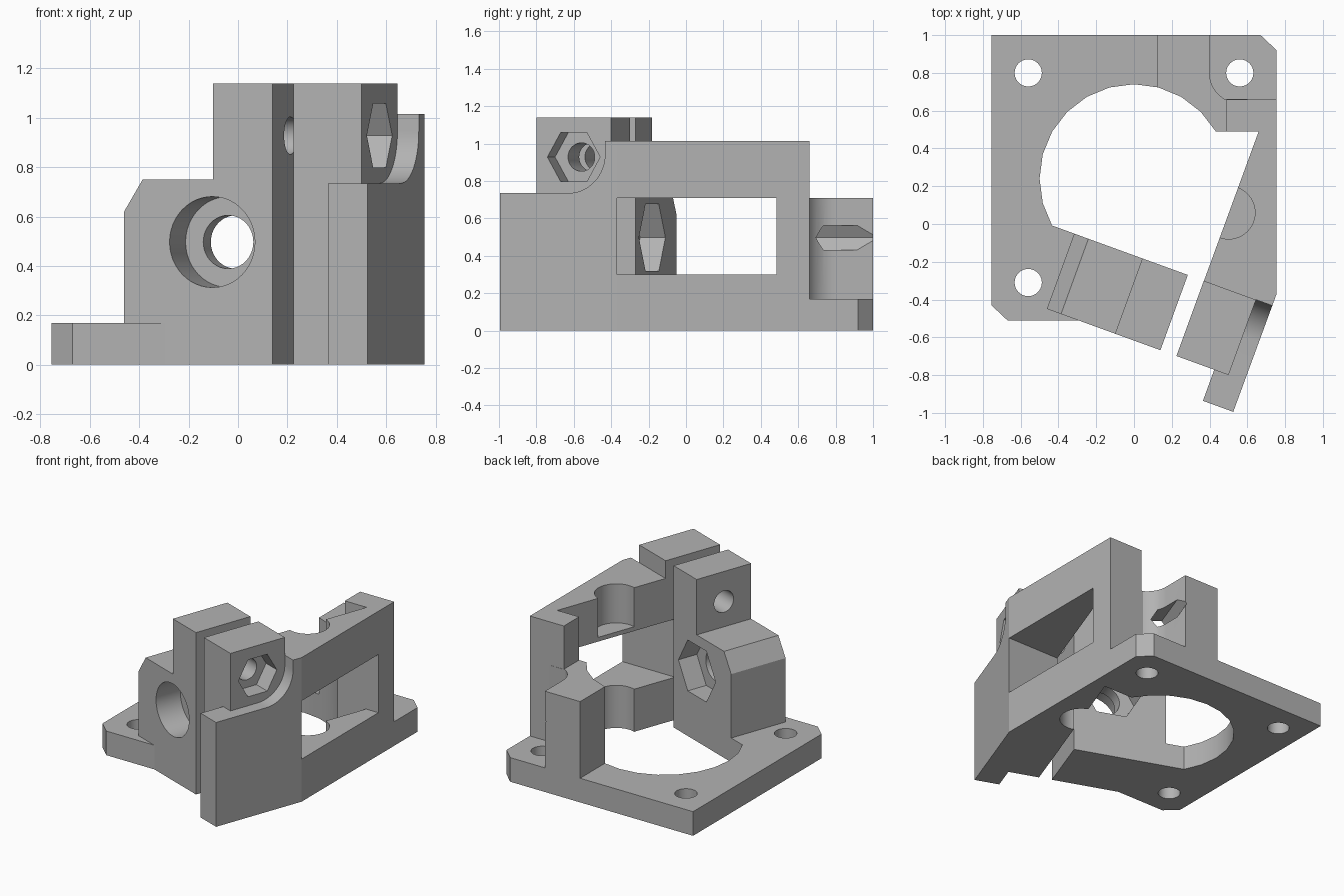
import bpy, bmesh
from math import radians, cos, sin
from mathutils import Matrix, Vector

cube = bpy.data.objects.get("Cube")
if cube:
    bpy.data.objects.remove(cube, do_unlink=True)

grey = bpy.data.materials.new("plain grey")
grey.use_nodes = True
tone = (0.45, 0.45, 0.45, 1)
grey.diffuse_color = tone
grey.node_tree.nodes["Principled BSDF"].inputs["Base Color"].default_value = tone

# The clamp and arm are turned about z relative to the base
TURN = Matrix.Rotation(radians(-20), 3, "Z")


def turned(u, v):
    p = TURN @ Vector((u, v, 0))
    return (p.x, p.y)


def prism(name, pts, lo, hi, axis="z"):
    """Extrude a 2D outline along z, or along the turned u or v axis."""
    place = {"z": lambda p, q, r: Vector((p, q, r)),
             "u": lambda p, q, r: TURN @ Vector((r, p, q)),
             "v": lambda p, q, r: TURN @ Vector((p, r, q))}[axis]
    bm = bmesh.new()
    low = [bm.verts.new(place(p, q, lo)) for p, q in pts]
    high = [bm.verts.new(place(p, q, hi)) for p, q in pts]
    bm.faces.new(low)
    bm.faces.new(high)
    n = len(pts)
    for i in range(n):
        j = (i + 1) % n
        bm.faces.new((low[i], low[j], high[j], high[i]))
    bmesh.ops.recalc_face_normals(bm, faces=bm.faces)
    mesh = bpy.data.meshes.new(name)
    bm.to_mesh(mesh)
    bm.free()
    mesh.materials.append(grey)
    obj = bpy.data.objects.new(name, mesh)
    bpy.context.collection.objects.link(obj)
    return obj


def arc(cx, cy, r, start, end, steps):
    angles = [radians(start + (end - start) * i / steps) for i in range(steps + 1)]
    return [(cx + r * cos(a), cy + r * sin(a)) for a in angles]


def ring(cx, cy, r, sides=40):
    return arc(cx, cy, r, 0, 360, sides)[:-1]


def box(x0, x1, y0, y1):
    return [(x0, y0), (x1, y0), (x1, y1), (x0, y1)]


def combine(target, tool, operation):
    mod = target.modifiers.new("combine", "BOOLEAN")
    mod.operation = operation
    mod.solver = "EXACT"
    mod.object = tool
    bpy.context.view_layer.objects.active = target
    bpy.ops.object.modifier_apply(modifier=mod.name)
    bpy.data.objects.remove(tool, do_unlink=True)


def cut(target, *args):
    combine(target, prism("cutter", *args), "DIFFERENCE")


def add(target, *args):
    combine(target, prism("part", *args), "UNION")


# Base plate with back post
body = prism("motor_bracket", [(-0.755, -0.43), (-0.67, -0.51), (-0.25, -0.51),
                               (0.1, -0.5), (0.1, -0.25), (0, 0.2), (0.3, 0.49),
                               (0.755, 0.49), (0.755, 0.92), (0.67, 1),
                               (-0.755, 1)], 0, 0.17)
add(body, box(0.125, 0.6, 0.49, 1), 0, 0.71)

# Large opening, closed off straight along the clamp
cut(body, ring(0, 0.24, 0.5, 24), -0.1, 1.2)
add(body, [turned(*p) for p in box(-0.43, 0.3, -0.35, -0.156)], 0, 0.17)

# Clearance beside the back post for the screw head
cut(body, [(0.4, 1.1)] + arc(0.56, 0.8, 0.16, 180, 240, 10)
    + [(0.9, 0.66), (0.9, 1.1)], 0.17, 1.2)

# Mounting holes
for x, y in ((-0.56, 0.8), (0.56, 0.8), (-0.56, -0.31)):
    cut(body, ring(x, y, 0.072), -0.1, 0.5)

# Arm with rounded recess around the clamp block
arm = prism("arm", [turned(0.45, -0.58), turned(0.663, -0.58),
                    turned(0.663, -0.755), turned(0.834, -0.755),
                    (0.755, -0.37), (0.755, 0.66), (0.49, 0.66),
                    (0.49, 0.49), (0.66, 0.49)], 0, 1.015)
cut(arm, [(-0.9, 0.735)] + arc(-0.366, 0.945, 0.21, -90, 0, 16)
    + [(-0.156, 1.3), (-0.9, 1.3)], 0.4, 0.95, "u")
add(arm, [turned(*p) for p in box(0.45, 0.744, -0.58, -0.156)], 0, 1.14)

# Window and the bearing grooves above and below it
cut(arm, box(0.335, 0.9, -0.37, 0.485), 0.3, 0.71)
groove = ring(*turned(0.45, 0.228), 0.14, 48)
cut(arm, groove, -0.1, 0.31)
cut(arm, groove, 0.74, 1.2)
combine(body, arm, "UNION")

# Front clamp block
add(body, [(-0.28, 0), (0.36, 0), (0.36, 1.14), (0.104, 1.14), (0.104, 0.75),
           (-0.2, 0.75), (-0.28, 0.62)], -0.58, -0.156, "v")

# Clamp bolt hole and nut pocket
cut(body, ring(-0.368, 0.928, 0.076), 0, 0.9, "u")
cut(body, ring(-0.368, 0.928, 0.15, 6), 0.624, 0.95, "u")

# Feed path: round counterbore, through hole, hex pocket, outlet in the post
cut(body, ring(0.1, 0.497, 0.184, 48), -0.7, -0.39, "v")
cut(body, ring(0.1, 0.497, 0.108), -0.5, -0.1, "v")
cut(body, ring(0.1, 0.497, 0.207, 6), -0.3, -0.1, "v")
cut(body, ring(0.1, 0.497, 0.075, 6), 0.5, 1.3, "v")

# Smooth the round walls, keep the corners crisp
bpy.ops.object.select_all(action="DESELECT")
body.select_set(True)
bpy.context.view_layer.objects.active = body
bpy.ops.object.shade_smooth_by_angle(angle=radians(17))
